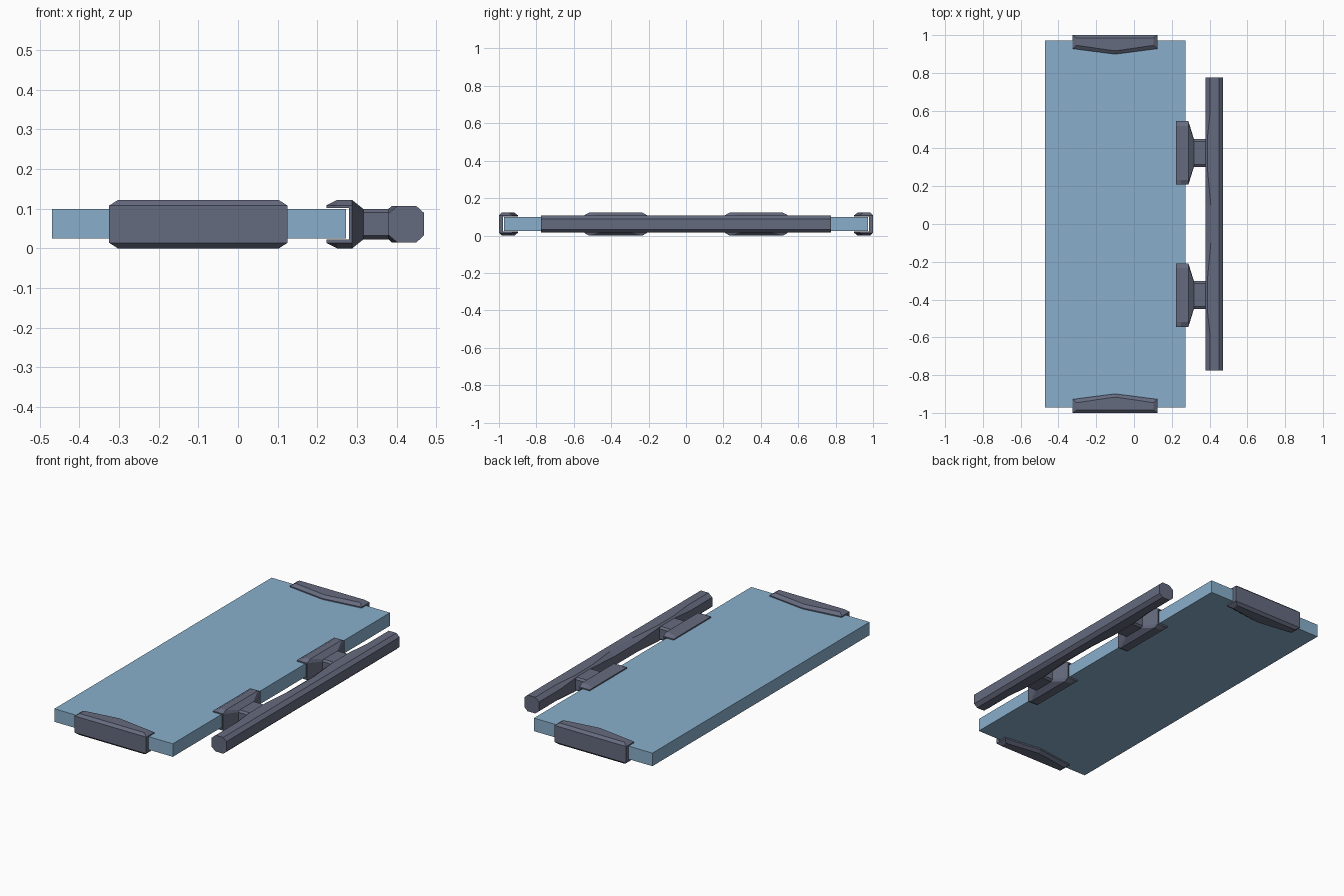
import bpy, bmesh

if "Cube" in bpy.data.objects:
    bpy.data.objects.remove(bpy.data.objects["Cube"])

ZC = 0.061  # mid height of all parts


def material(name, rgb):
    m = bpy.data.materials.new(name)
    m.diffuse_color = (*rgb, 1)
    m.use_nodes = True
    m.node_tree.nodes["Principled BSDF"].inputs["Base Color"].default_value = m.diffuse_color
    return m


BLUE = material("panel_blue", (0.25, 0.43, 0.60))
GREY = material("frame_grey", (0.13, 0.145, 0.21))


def loft(name, rings, mat=None):
    """Skin a list of equal-length point rings and cap both ends."""
    bm = bmesh.new()
    loops = [[bm.verts.new(p) for p in ring] for ring in rings]
    n = len(loops[0])
    for a, b in zip(loops, loops[1:]):
        for i in range(n):
            j = (i + 1) % n
            bm.faces.new((a[i], a[j], b[j], b[i]))
    bm.faces.new(loops[0])
    bm.faces.new(loops[-1])
    bmesh.ops.recalc_face_normals(bm, faces=bm.faces)
    me = bpy.data.meshes.new(name)
    bm.to_mesh(me)
    bm.free()
    ob = bpy.data.objects.new(name, me)
    bpy.context.collection.objects.link(ob)
    if mat:
        me.materials.append(mat)
    return ob


def box(name, x0, x1, y, z0, z1, mat=None):
    return loft(name, [[(x0, -y, z), (x1, -y, z), (x1, y, z), (x0, y, z)]
                       for z in (z0, z1)], mat)


def octagon(x, yc, hw, hh, cy, cz):
    """Chamfered rectangle in the y-z plane at the given x."""
    pts = [(hw, hh - cz), (hw - cy, hh), (cy - hw, hh), (-hw, hh - cz),
           (-hw, cz - hh), (cy - hw, -hh), (hw - cy, -hh), (hw, cz - hh)]
    return [(x, yc + y, ZC + z) for y, z in pts]


# Flat panel and the slightly larger slot that hollows the clamps
box("panel", -0.47, 0.272, 0.972, 0.025, 0.099, BLUE)
slot = box("slot_cutter", -0.7, 0.28, 0.978, 0.022, 0.102)
slot.hide_render = True
slot.hide_viewport = True
slot.display_type = 'WIRE'


def cut_slot(ob):
    mod = ob.modifiers.new("slot", 'BOOLEAN')
    mod.operation = 'DIFFERENCE'
    mod.solver = 'EXACT'
    mod.object = slot


def end_outline(z, side, ix, iback, iinner):
    """Plan of an end clamp: straight outside, bowed inside."""
    w = 0.225 - ix
    plan = [(-w, 1 - iback), (w, 1 - iback), (w, 0.928 + iinner),
            (0.04, 0.904 + iinner), (0, 0.899 + iinner),
            (-0.04, 0.904 + iinner), (-w, 0.928 + iinner)]
    return [(-0.1 + x, side * y, z) for x, y in plan]


for side, label in ((-1, "front"), (1, "back")):
    # Clamp gripping the short edge
    cut_slot(loft(f"{label}_end_clamp", [
        end_outline(0.0, side, 0.022, 0.015, 0.018),
        end_outline(0.014, side, 0, 0, 0),
        end_outline(0.108, side, 0, 0, 0),
        end_outline(0.122, side, 0.022, 0.015, 0.018)], GREY))

    # Clamp on the long edge, tapering to the neck that carries the bar
    yc = side * 0.376
    cut_slot(loft(f"{label}_side_clamp", [
        octagon(0.223, yc, 0.168, 0.0475, 0.025, 0),
        octagon(0.25, yc, 0.168, 0.061, 0.025, 0.0135),
        octagon(0.288, yc, 0.168, 0.061, 0.025, 0.0135),
        octagon(0.317, yc, 0.074, 0.038, 0.012, 0.009),
        octagon(0.385, yc, 0.074, 0.038, 0.012, 0.009)], GREY))


def bar_section(y, cx, cz):
    """Eight-sided bar section with a variable inner chamfer."""
    half = [(0.378, 0.046 - cz), (0.378 + cx, 0.046),
            (0.45, 0.046), (0.47, 0.028)]
    return ([(x, y, ZC + z) for x, z in half]
            + [(x, y, ZC - z) for x, z in reversed(half)])


# Long bar, fuller where the necks join
stations = [(0.775, 0.024, 0.02), (0.58, 0.024, 0.02), (0.45, 0.010, 0.009),
            (0.30, 0.010, 0.009), (0.10, 0.029, 0.02)]
loft("side_bar", [bar_section(-y, a, b) for y, a, b in stations]
     + [bar_section(y, a, b) for y, a, b in reversed(stations)], GREY)
